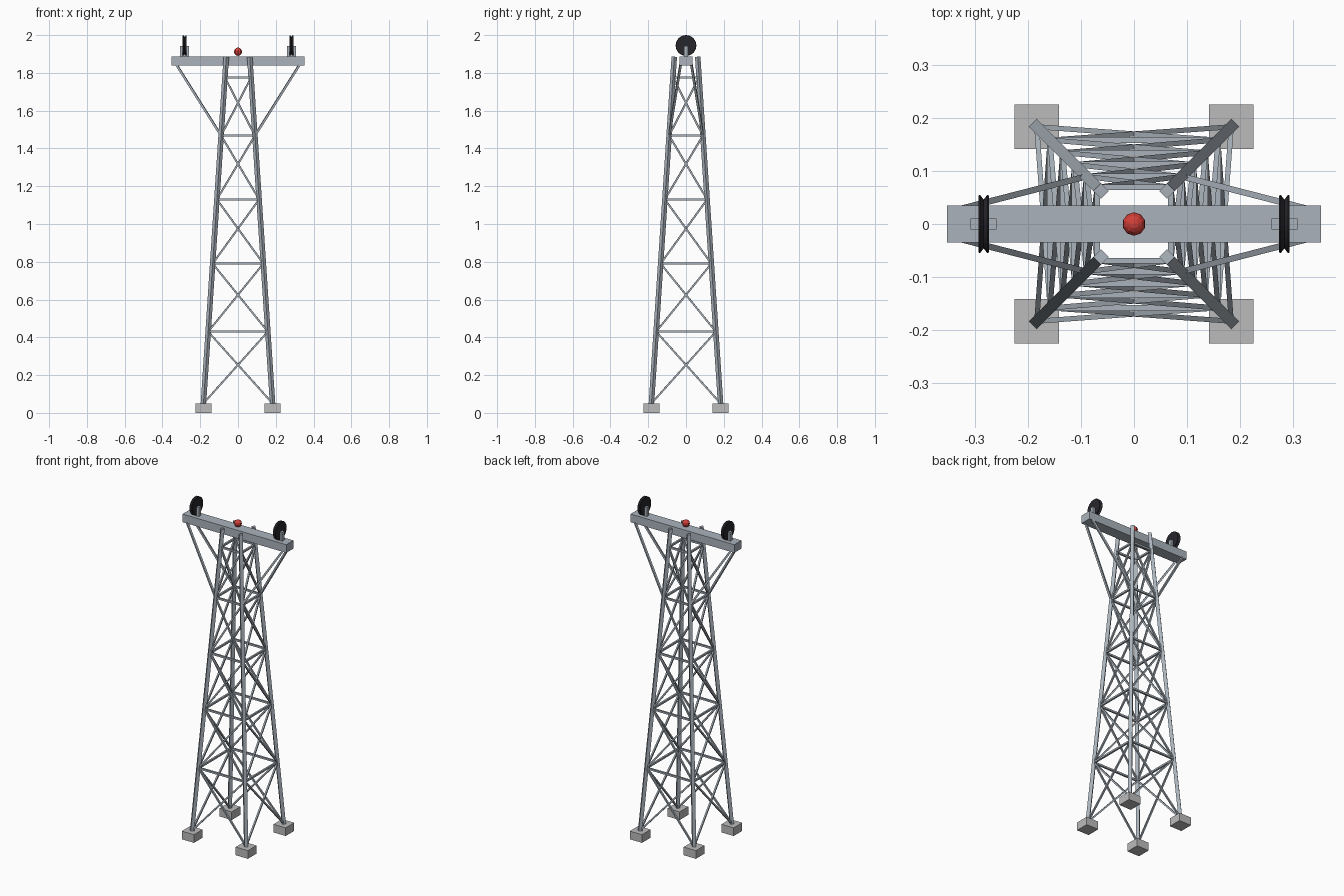
import bpy, bmesh, math
from mathutils import Vector, Matrix

if "Cube" in bpy.data.objects:
    bpy.data.objects.remove(bpy.data.objects["Cube"])


def material(name, rgb):
    m = bpy.data.materials.new(name)
    m.diffuse_color = (*rgb, 1)
    m.use_nodes = True
    m.node_tree.nodes["Principled BSDF"].inputs["Base Color"].default_value = m.diffuse_color
    return m


steel = material("steel", (0.40, 0.45, 0.50))
concrete = material("concrete", (0.50, 0.50, 0.50))
black = material("black_rubber", (0.02, 0.02, 0.025))
red = material("red_lamp", (0.65, 0.05, 0.04))


def finish(name, bm, mat):
    bmesh.ops.recalc_face_normals(bm, faces=bm.faces)
    me = bpy.data.meshes.new(name)
    bm.to_mesh(me)
    bm.free()
    me.materials.append(mat)
    ob = bpy.data.objects.new(name, me)
    bpy.context.collection.objects.link(ob)
    return ob


def add_box(bm, center, size, rot=Matrix.Identity(4)):
    m = Matrix.Translation(center) @ rot @ Matrix.Diagonal((*size, 1))
    bmesh.ops.create_cube(bm, size=1, matrix=m)


def add_bar(bm, a, b, w):
    a, b = Vector(a), Vector(b)
    d = b - a
    add_box(bm, (a + b) / 2, (w, w, d.length), d.to_track_quat('Z', 'Y').to_matrix().to_4x4())


Z0, Z1, W0, W1 = 0.05, 1.885, 0.183, 0.062
CORNERS = [(-1, -1), (1, -1), (1, 1), (-1, 1)]
LEVELS = [0.05, 0.43, 0.79, 1.13, 1.468, 1.775]


def leg_point(corner, z):
    w = W0 + (W1 - W0) * (z - Z0) / (Z1 - Z0)
    return Vector((corner[0] * w, corner[1] * w, z))


# Footings and tapering legs
feet, legs = bmesh.new(), bmesh.new()
for c in CORNERS:
    add_box(feet, (c[0] * W0, c[1] * W0, 0.025), (0.083, 0.083, 0.05))
    add_bar(legs, leg_point(c, Z0 - 0.005), leg_point(c, Z1), 0.0205)
finish("concrete_footings", feet, concrete)
finish("tower_legs", legs, steel)

# Horizontal rings and crossed bracing on each face
rings, braces = bmesh.new(), bmesh.new()
for i, c in enumerate(CORNERS):
    d = CORNERS[(i + 1) % 4]
    for lo, hi in zip(LEVELS, LEVELS[1:]):
        add_bar(rings, leg_point(c, hi), leg_point(d, hi), 0.011)
        add_bar(braces, leg_point(c, lo), leg_point(d, hi), 0.0095)
        add_bar(braces, leg_point(d, lo), leg_point(c, hi), 0.0095)
finish("horizontal_rings", rings, steel)
finish("cross_braces", braces, steel)

# Crossarm and its diagonal struts
arm = bmesh.new()
add_box(arm, (0, 0, 1.863), (0.704, 0.069, 0.05))
finish("crossarm", arm, steel)
struts = bmesh.new()
for c in CORNERS:
    add_bar(struts, leg_point(c, 1.468), (c[0] * 0.325, c[1] * 0.029, 1.842), 0.0115)
finish("arm_struts", struts, steel)

# Grooved cable wheels on brackets: (offset along axle, radius)
PROFILE = [(-0.010, 0), (-0.010, 0.053), (-0.007, 0.055), (0, 0.046),
           (0.007, 0.055), (0.010, 0.053), (0.010, 0)]
for side, s in (("left", -1), ("right", 1)):
    x = s * 0.283
    br = bmesh.new()
    add_box(br, (x, 0, 1.915), (0.049, 0.021, 0.056))
    finish(side + "_wheel_bracket", br, steel)
    bm = bmesh.new()
    vs = [bm.verts.new((px, 0, r)) for px, r in PROFILE]
    es = [bm.edges.new(p) for p in zip(vs, vs[1:])]
    bmesh.ops.spin(bm, geom=vs + es, cent=(0, 0, 0), axis=(1, 0, 0),
                   angle=2 * math.pi, steps=24)
    bmesh.ops.remove_doubles(bm, verts=bm.verts, dist=1e-5)
    finish(side + "_cable_wheel", bm, black).location = (x, 0, 1.945)

# Warning lamp
lamp = bmesh.new()
bmesh.ops.create_uvsphere(lamp, u_segments=10, v_segments=8, radius=0.022)
finish("warning_lamp", lamp, red).location = (0, 0, 1.912)
